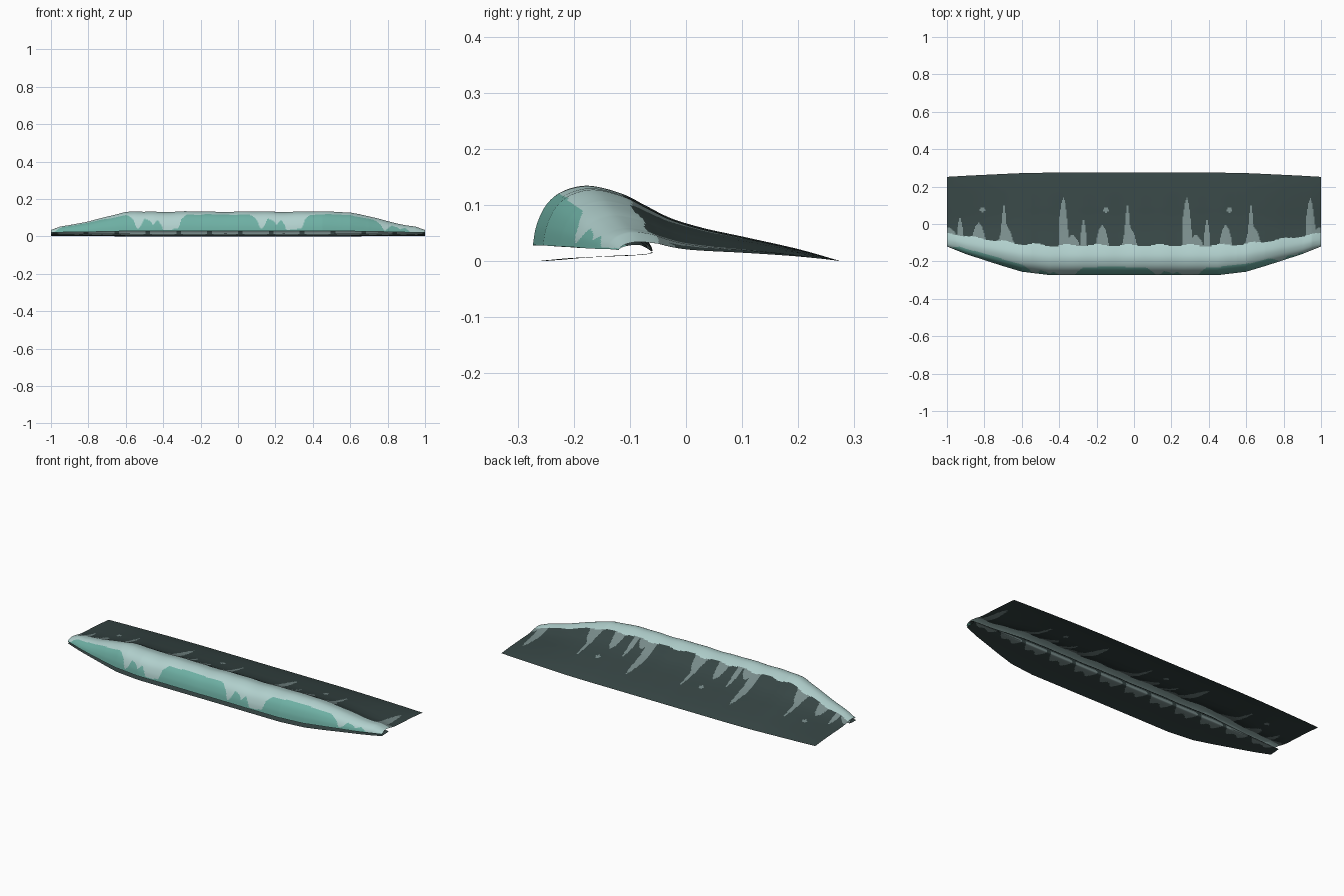
import bpy, math

if "Cube" in bpy.data.objects:
    bpy.data.objects.remove(bpy.data.objects["Cube"])

# ---- Cross-section control points (y, z): back slope, crest, lip, then hollow tube and floor
MID = [(.275, 0), (.2, .021), (.1, .043), (.03, .058), (-.03, .076), (-.08, .1), (-.12, .119),
       (-.175, .132), (-.22, .123), (-.25, .1), (-.268, .064), (-.275, .028),
       (-.262, .06), (-.235, .09), (-.19, .107), (-.14, .095), (-.095, .065), (-.068, .035),
       (-.062, .015), (-.1, .010), (-.15, .008), (-.21, .005), (-.265, 0)]
END = [(.252, .003), (.19, .009), (.1, .015), (.04, .018), (0, .021), (-.03, .026), (-.05, .031),
       (-.075, .034), (-.09, .034), (-.105, .031), (-.115, .026), (-.12, .02),
       (-.117, .023), (-.11, .026), (-.1, .028), (-.09, .029), (-.08, .028), (-.07, .023),
       (-.06, .015), (-.075, .012), (-.09, .011), (-.105, .0105), (-.12, .01)]
# How the wave tapers towards its two ends (|x|, value)
FRONT = [(0, -.272), (.45, -.273), (.6, -.255), (.7, -.225), (.8, -.193), (.9, -.16), (1, -.12)]
HEIGHT = [(0, .132), (.55, .132), (.6, .128), (.7, .107), (.8, .08), (.9, .059), (.95, .052), (1, .034)]
# Foam pattern, repeating along the wave
TILE, TILE_START = .66, -.4
TEAL_TOP = [(0, .035), (.08, .04), (.1, .095), (.13, .115), (.3, .118), (.47, .113), (.5, .09),
            (.52, .042), (.535, .045), (.56, .095), (.59, .085), (.605, .06), (.63, .09), (.655, .05), (.66, .035)]
DRIPS = [(.022, .032, .135), (.07, .04, -.06), (.13, .018, .02), (.23, .035, -.005),
         (.365, .018, .1), (.375, .042, -.02)]
NX, STEPS = 400, 7


def table(points, v):
    for (a, p), (b, q) in zip(points, points[1:]):
        if v <= b:
            return p + (q - p) * (v - a) / (b - a)
    return points[-1][1]


def spline(points):
    """Smooth curve through the points; the lip stays sharp because each side is done alone."""
    out = []
    n = len(points)
    for i in range(n - 1):
        p0, p1, p2, p3 = (points[max(0, min(n - 1, i + k))] for k in (-1, 0, 1, 2))
        for s in range(STEPS):
            t = s / STEPS
            out.append(tuple(.5 * (2 * b + (c - a) * t + (2 * a - 5 * b + 4 * c - d) * t * t
                                   + (3 * b - a - 3 * c + d) * t ** 3)
                             for a, b, c, d in zip(p0, p1, p2, p3)))
    out.append(points[-1])
    return out


def section(points):
    return spline(points[:12]) + spline(points[11:])[1:]


def colour(x, row, yc, zc):
    """0 deep water, 1 thin foam, 2 foam, 3 teal face"""
    u = (x - TILE_START) % TILE
    s = row / STEPS
    if s < 7:                                  # back slope with foam drips
        if yc < -.115 + .006 * math.sin(u * 38):
            return 2
        for c, w, tip in DRIPS:
            f = (yc + .12) / (tip + .12)
            if f < 1 and abs(u - c) < w * math.sqrt(1 - f):
                return 1
        if math.hypot(u - .25, yc - .075) < .014:
            return 1
        return 0
    if s < 11:                                 # front face
        return 3 if zc < table(TEAL_TOP, u) else 2
    if s < 13.5:                               # roof of the tube
        return 3
    if 17 < s < 19.5 and yc > -.09 - .04 * math.sin(u * 57.1) * math.sin(u * 19):
        return 1                               # foam spots along the fold
    return 0


# ---- Wave sheet
mid, end = section(MID), section(END)
rows = len(mid)
verts, faces, mats = [], [], []
for i in range(NX + 1):
    x = -1 + 2 * i / NX
    a = (table(FRONT, abs(x)) + .275) / .155
    b = (.132 - table(HEIGHT, abs(x))) / .098
    ripple = 1 + .012 * math.sin(x * 19) + .008 * math.sin(x * 41 + 1)
    for (my, mz), (ey, ez) in zip(mid, end):
        z = mz + (ez - mz) * b
        verts.append((x, my + (ey - my) * a, max(0, z * ripple)))
for i in range(NX):
    for j in range(rows - 1):
        k = i * rows + j
        faces.append((k, k + 1, k + rows + 1, k + rows))
        yc, zc = [(p + q) / 2 for p, q in zip(mid[j], mid[j + 1])]
        mats.append(colour(-1 + (2 * i + 1) / NX, j + .5, yc, zc))

mesh = bpy.data.meshes.new("ocean_wave")
mesh.from_pydata(verts, [], faces)
wave = bpy.data.objects.new("ocean_wave", mesh)
bpy.context.collection.objects.link(wave)


def linear(c):
    c /= 255
    return c / 12.92 if c <= .04045 else ((c + .055) / 1.055) ** 2.4


for name, rgb in (("deep_water", (54, 69, 68)), ("thin_foam", (120, 139, 138)),
                  ("foam", (178, 209, 206)), ("teal_water", (110, 176, 164))):
    m = bpy.data.materials.new(name)
    m.diffuse_color = (*map(linear, rgb), 1)
    m.use_nodes = True
    m.node_tree.nodes["Principled BSDF"].inputs["Base Color"].default_value = m.diffuse_color
    mesh.materials.append(m)
mesh.polygons.foreach_set("material_index", mats)

# ---- Smooth shading, sharp along the lip
bpy.context.view_layer.objects.active = wave
wave.select_set(True)
bpy.ops.object.shade_smooth_by_angle(angle=math.radians(50))
